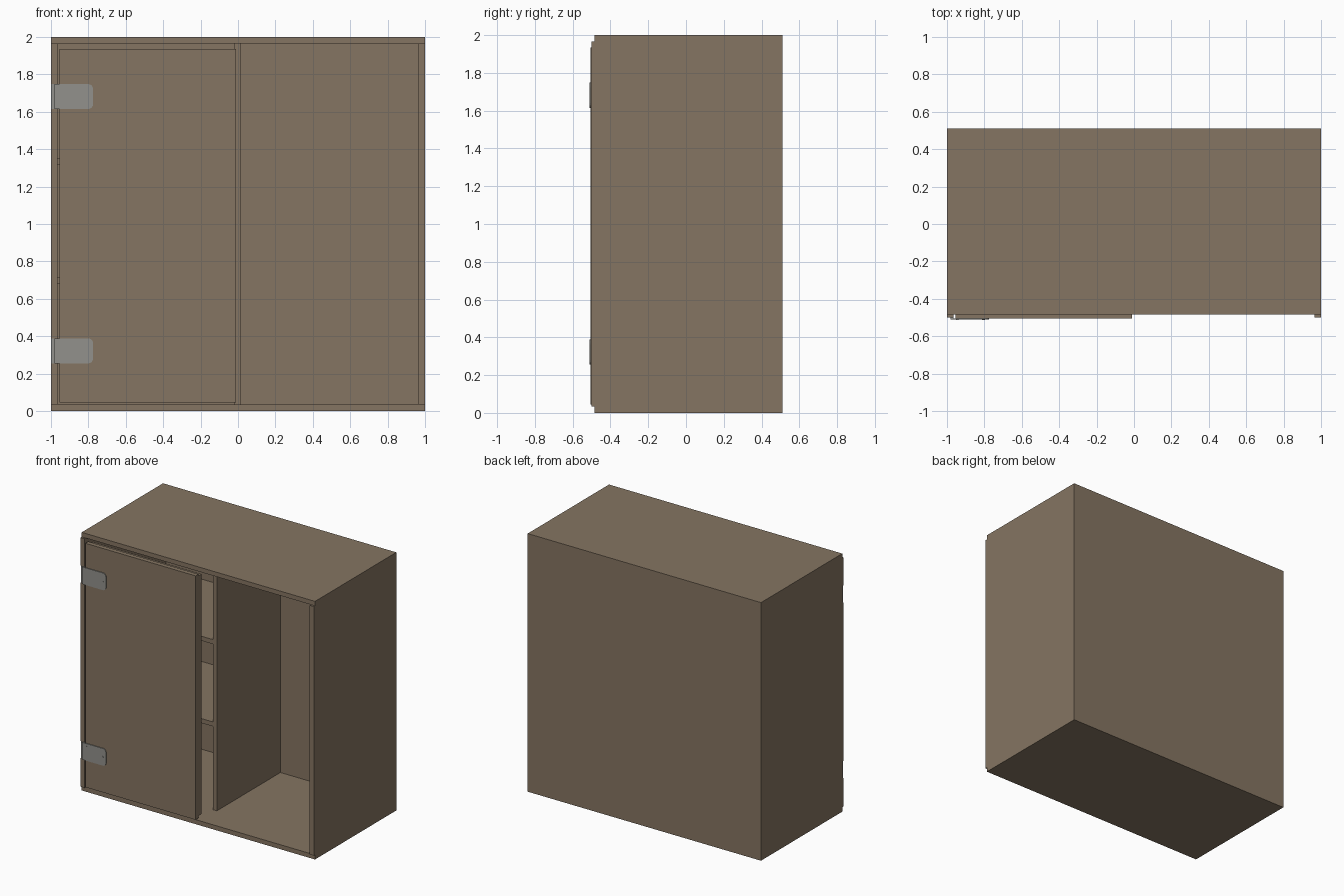
import bpy, bmesh, math

if "Cube" in bpy.data.objects:
    bpy.data.objects.remove(bpy.data.objects["Cube"])


def material(name, rgb):
    m = bpy.data.materials.new(name)
    m.diffuse_color = (*rgb, 1)
    m.use_nodes = True
    m.node_tree.nodes["Principled BSDF"].inputs["Base Color"].default_value = m.diffuse_color
    return m


WOOD = material("brown wood", (0.235, 0.178, 0.122))
METAL = material("hinge grey", (0.29, 0.285, 0.265))


def finish(name, bm, mat):
    bmesh.ops.recalc_face_normals(bm, faces=bm.faces)
    me = bpy.data.meshes.new(name)
    bm.to_mesh(me)
    bm.free()
    me.materials.append(mat)
    ob = bpy.data.objects.new(name, me)
    bpy.context.collection.objects.link(ob)
    return ob


def box(name, x, y, z, mat=WOOD):
    bm = bmesh.new()
    bmesh.ops.create_cube(bm, size=1)
    for v in bm.verts:
        v.co = [a + (c + 0.5) * (b - a) for c, (a, b) in zip(v.co, (x, y, z))]
    return finish(name, bm, mat)


def prism(name, pts, y0, y1, mat):
    """Extrude an outline in x, z along y."""
    bm = bmesh.new()
    f = bm.faces.new([bm.verts.new((x, y0, z)) for x, z in pts])
    r = bmesh.ops.extrude_face_region(bm, geom=[f])
    for v in r["geom"]:
        if isinstance(v, bmesh.types.BMVert):
            v.co.y = y1
    return finish(name, bm, mat)


T, FRONT, BACK = 0.035, -0.485, 0.51
TOP = 2 - T

# Carcass
box("bottom_panel", (-1, 1), (FRONT, BACK), (0, T))
box("top_panel", (-1, 1), (FRONT, BACK), (TOP, 2))
box("back_panel", (-1 + T, 1 - T), (0.498, BACK), (T, TOP))
box("right_side", (1 - T, 1), (-0.5, BACK), (T, TOP))
box("left_side", (-1, -1 + T), (FRONT, BACK), (T, TOP))

# Front edge of the left side, notched for the hinges
HINGES = [(0.255, 0.388), (1.615, 1.748)]
for i, z in enumerate([(T, 0.255), (0.388, 1.615), (1.748, TOP)]):
    box(f"left_side_edge_{i}", (-1, -1 + T), (-0.5, FRONT), z)

# Recessed divider and shelves
box("divider", (-0.02, 0.015), (-0.28, 0.498), (T, TOP))
for i, z in enumerate((0.68, 1.318)):
    box(f"shelf_{i}", (-1 + T, -0.02), (-0.28, 0.498), (z, z + T))

# Door with a slightly smaller backing layer
box("door", (-0.955, -0.01), (-0.505, -0.47), (0.045, 1.935))
box("door_backing", (-0.945, -0.012), (-0.47, -0.43), (0.06, 1.92))

# Hinges: plate with rounded outer corners, knuckle leaf, screws
for i, (z0, z1) in enumerate(HINGES):
    r, xr = 0.025, -0.775
    pts = [(-0.98, z1), (-0.98, z0)]
    for cz, start in ((z0 + r, -90), (z1 - r, 0)):
        for k in range(5):
            a = math.radians(start + k * 22.5)
            pts.append((xr - r + r * math.cos(a), cz + r * math.sin(a)))
    prism(f"hinge_plate_{i}", pts, -0.511, -0.504, METAL)
    box(f"hinge_leaf_{i}", (-1, -0.98), (-0.495, FRONT), (z0, z1), METAL)
    box(f"hinge_knuckle_{i}", (-0.982, -0.965), (-0.508, FRONT), (z0, z1), METAL)
    zm = (z0 + z1) / 2
    for j, (x, z) in enumerate([(-0.945, zm + 0.052), (-0.945, zm - 0.052), (-0.805, zm)]):
        ring = [(x + 0.008 * math.cos(k * math.pi / 6), z + 0.008 * math.sin(k * math.pi / 6))
                for k in range(12)]
        prism(f"hinge_screw_{i}_{j}", ring, -0.512, -0.51, METAL)
